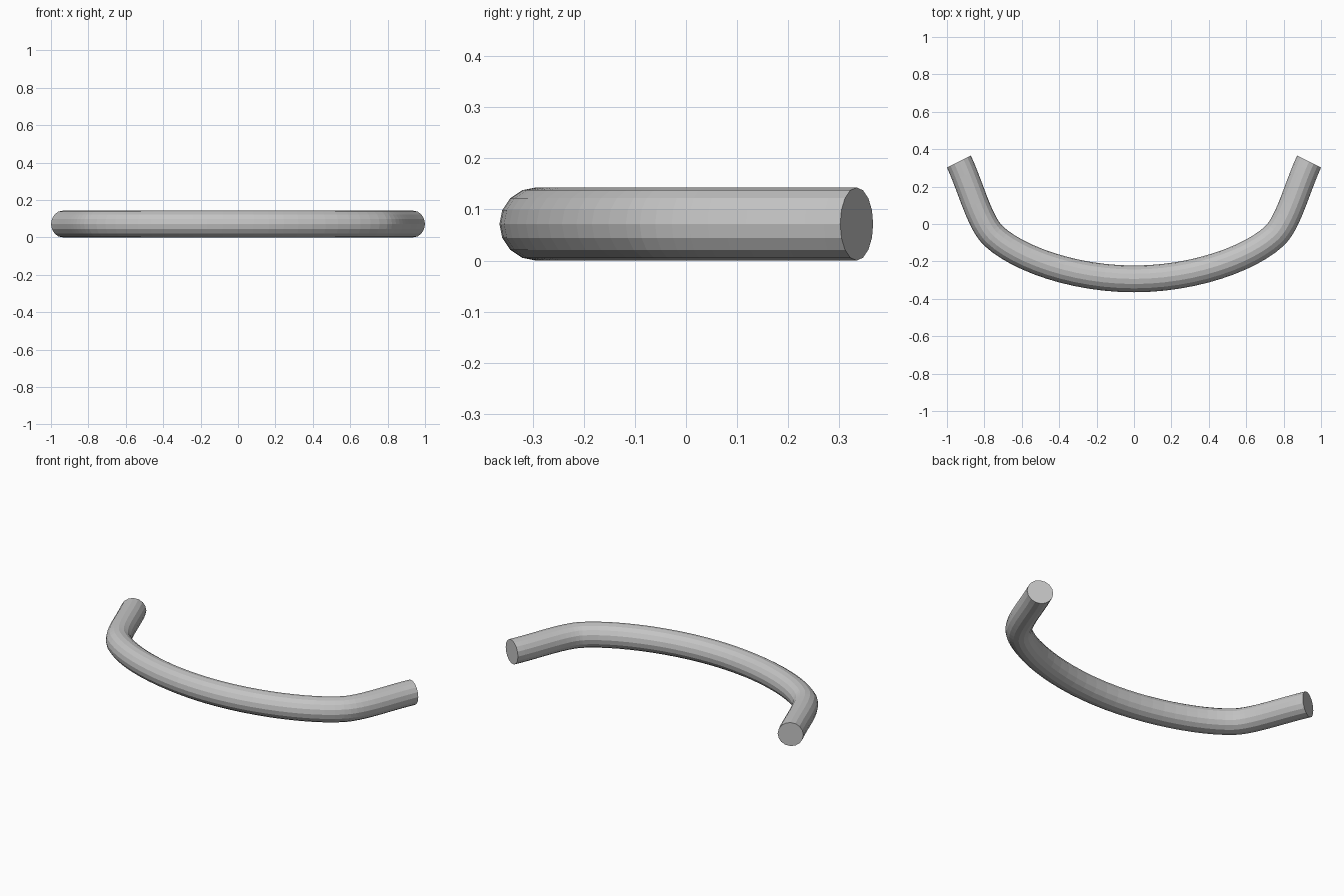
import bpy, bmesh, math
from mathutils import Vector
from mathutils.geometry import interpolate_bezier

if "Cube" in bpy.data.objects:
    bpy.data.objects.remove(bpy.data.objects["Cube"])

R = 0.0715      # tube radius
SIDES = 16
STEPS = 13      # points per curve span

# Centre line of the right half, from the middle of the bow to the end
spans = [
    [(0, -0.2935), (0.32, -0.2935), (0.62, -0.185), (0.75, -0.065)],
    [(0.75, -0.065), (0.825, 0.004), (0.87, 0.19), (0.936, 0.334)],
]
half = []
for s in spans:
    pts = interpolate_bezier(*[Vector((x, y, R)) for x, y in s], STEPS)
    half += pts if not half else pts[1:]
path = [Vector((-p.x, p.y, p.z)) for p in reversed(half[1:])] + half

# Sweep a ring along the centre line
bm = bmesh.new()
rings = []
for i, p in enumerate(path):
    t = (path[min(i + 1, len(path) - 1)] - path[max(i - 1, 0)]).normalized()
    if i == 0:
        t = Vector((0.45, -0.89, 0)).normalized()
    elif i == len(path) - 1:
        t = Vector((0.45, 0.89, 0)).normalized()
    side = Vector((t.y, -t.x, 0))
    rings.append([bm.verts.new(p + R * (side * math.cos(a) + Vector((0, 0, 1)) * math.sin(a)))
                  for a in (2 * math.pi * k / SIDES for k in range(SIDES))])
for a, b in zip(rings, rings[1:]):
    for k in range(SIDES):
        n = (k + 1) % SIDES
        bm.faces.new((a[k], a[n], b[n], b[k]))

# Flat end caps
bm.faces.new(rings[0])
bm.faces.new(rings[-1])
bmesh.ops.recalc_face_normals(bm, faces=bm.faces)

mesh = bpy.data.meshes.new("curved_handle")
bm.to_mesh(mesh)
bm.free()
grey = bpy.data.materials.new("light grey")
grey.diffuse_color = (0.55, 0.55, 0.55, 1)
grey.use_nodes = True
grey.node_tree.nodes["Principled BSDF"].inputs["Base Color"].default_value = grey.diffuse_color
mesh.materials.append(grey)
handle = bpy.data.objects.new("curved_handle", mesh)
bpy.context.collection.objects.link(handle)
